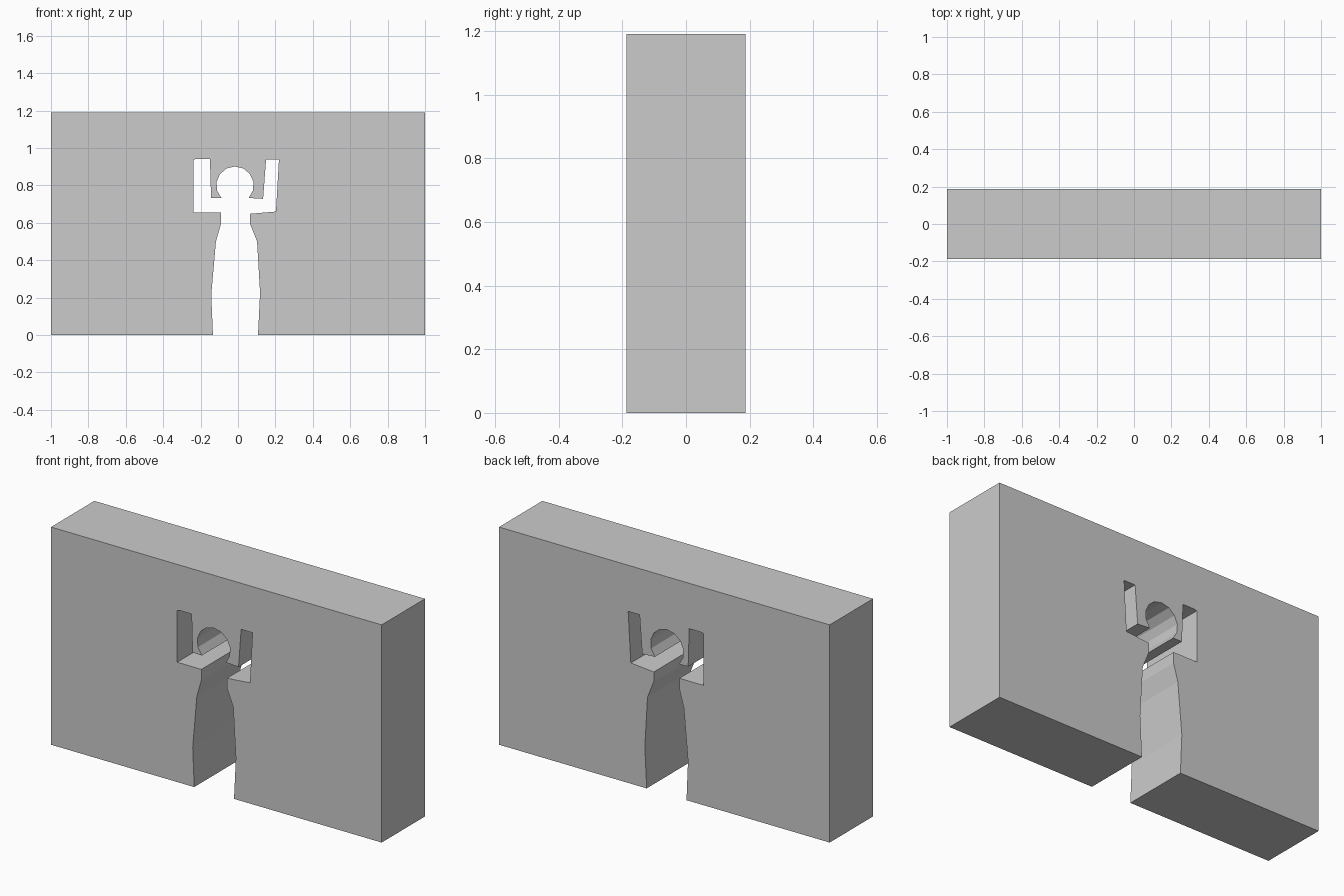
import bpy, bmesh, math

if "Cube" in bpy.data.objects:
    bpy.data.objects.remove(bpy.data.objects["Cube"])

HALF_DEPTH = 0.187
HEIGHT = 1.19

# Figure-shaped opening: left leg, waist, shoulder and raised arm
left_side = [(-.134, 0), (-.143, .215), (-.118, .5), (-.091, .595), (-.091, .655),
             (-.237, .655), (-.237, .938), (-.218, .942), (-.15, .942), (-.144, .733)]

# Head: faceted arc from the left neck over the top to the right neck
head = []
for i in range(11):
    a = math.radians(224 + (-43 - 224) * i / 10)
    head.append((-.016 + .1 * math.cos(a), .801 + .1 * math.sin(a)))

# Right raised arm, shoulder, waist and leg
right_side = [(.134, .728), (.15, .938), (.219, .938), (.203, .66), (.064, .648),
              (.064, .595), (.102, .5), (.118, .225), (.107, 0)]

# Wall outline around the opening
outline = ([(-1, 0)] + left_side + head + right_side
           + [(1, 0), (1, HEIGHT), (-1, HEIGHT)])

# Extrude the outline through the wall thickness
bm = bmesh.new()
front = bm.faces.new([bm.verts.new((x, -HALF_DEPTH, z)) for x, z in outline])
back = bmesh.ops.extrude_face_region(bm, geom=[front], use_keep_orig=True)
for v in back["geom"]:
    if isinstance(v, bmesh.types.BMVert):
        v.co.y = HALF_DEPTH
bmesh.ops.recalc_face_normals(bm, faces=bm.faces)

mesh = bpy.data.meshes.new("wall_with_figure_opening")
bm.to_mesh(mesh)
bm.free()
wall = bpy.data.objects.new("wall_with_figure_opening", mesh)
bpy.context.collection.objects.link(wall)
